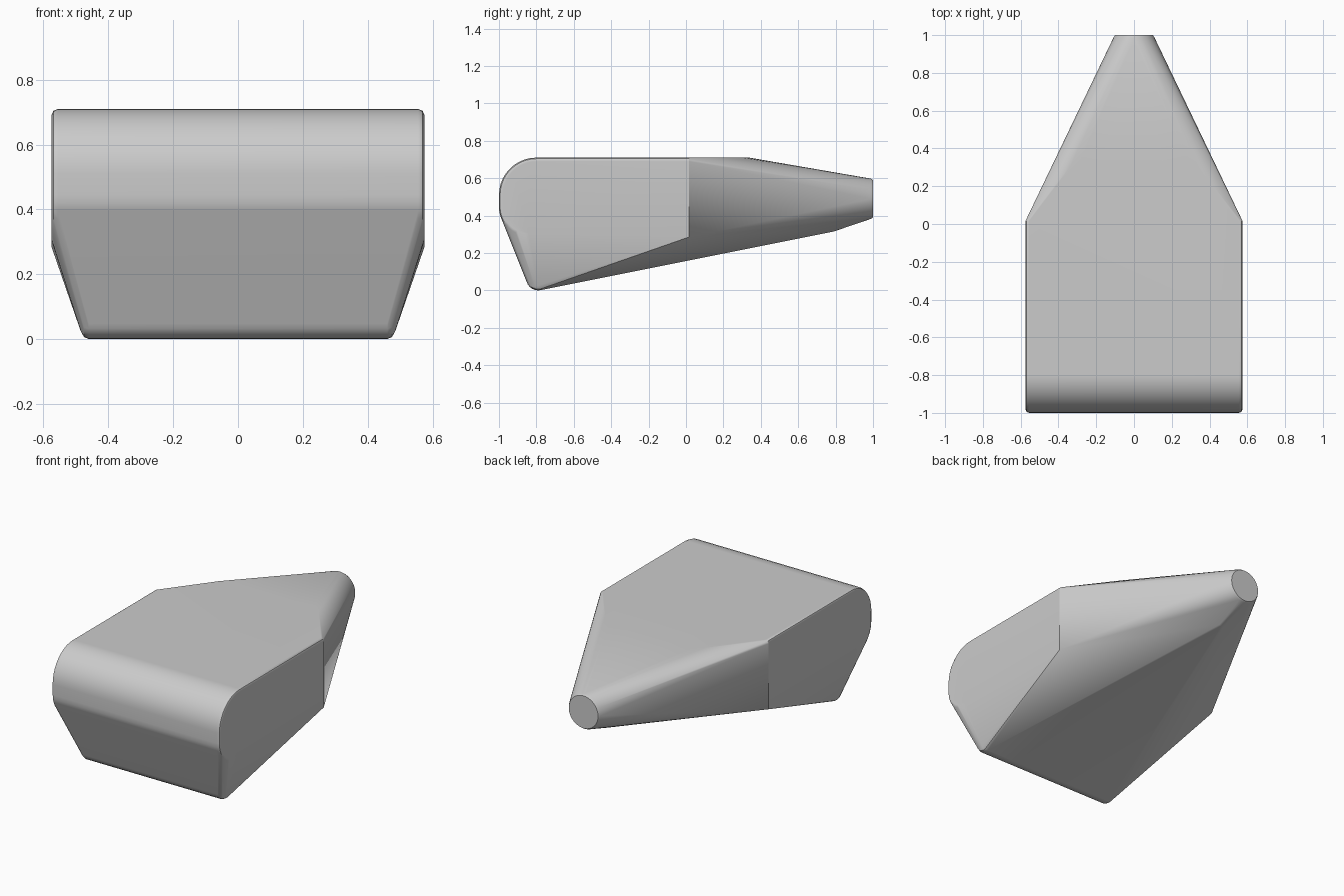
import bpy, bmesh
from math import sin, cos, pi, radians

cube = bpy.data.objects.get("Cube")
if cube:
    bpy.data.objects.remove(cube, do_unlink=True)

grey = bpy.data.materials.new("plain grey")
grey.use_nodes = True
colour = (0.6, 0.6, 0.6, 1)
grey.diffuse_color = colour
grey.node_tree.nodes["Principled BSDF"].inputs["Base Color"].default_value = colour


def arc(y, z, r, start, end, steps=10):
    """Points (y, z) on an arc, angles in degrees."""
    angles = [radians(start + (end - start) * i / steps) for i in range(steps + 1)]
    return [(y + r * cos(a), z + r * sin(a)) for a in angles]


points = []


def mirrored(x, outline):
    for side in (-1, 1):
        points.extend((side * x, y, z) for y, z in outline)


# Main block: side outline with a rounded front, softened at both sides
for x, inset in ((0.555, 0), (0.569, 0.006), (0.575, 0.02)):
    outline = arc(-0.8, 0.51, 0.2 - inset, 180, 90)
    outline += arc(-0.84, 0.445, 0.16 - inset, 180, 270)
    outline += [(0.015, 0.71 - inset), (0.015, 0.285)]
    mirrored(x, outline)

# Lower front edge: a rounded bar
for x, r in ((0.46, 0.065), (0.475, 0.058), (0.485, 0.04)):
    mirrored(x, arc(-0.79, 0.065, r, 150, 300))

# Back end of the flat top
for x, y in ((0.34, 0.30), (0.29, 0.328), (0.15, 0.338)):
    mirrored(x, [(y, 0.71)])


# Narrow round tip and the point where the underside meets it
def ring(y, z, r, steps=40):
    for i in range(steps):
        a = 2 * pi * i / steps
        points.append((r * cos(a), y, z + r * sin(a)))


ring(0.79, 0.365, 0.05)
ring(0.975, 0.49, 0.11)
ring(0.99, 0.49, 0.107)
ring(1.0, 0.49, 0.1)

# Wrap all the parts in one solid body
bm = bmesh.new()
for p in points:
    bm.verts.new(p)
hull = bmesh.ops.convex_hull(bm, input=bm.verts)
unused = {v for v in hull["geom_interior"] + hull["geom_unused"]
          if isinstance(v, bmesh.types.BMVert)}
bmesh.ops.delete(bm, geom=list(unused), context="VERTS")
bmesh.ops.dissolve_limit(bm, angle_limit=radians(0.5), verts=bm.verts, edges=bm.edges)
bmesh.ops.recalc_face_normals(bm, faces=bm.faces)
mesh = bpy.data.meshes.new("wedge_body")
bm.to_mesh(mesh)
bm.free()
mesh.materials.append(grey)
body = bpy.data.objects.new("wedge_body", mesh)
bpy.context.collection.objects.link(body)

bpy.context.view_layer.objects.active = body
body.select_set(True)
bpy.ops.object.shade_smooth_by_angle(angle=radians(25))
weighted = body.modifiers.new("Even shading", "WEIGHTED_NORMAL")
weighted.keep_sharp = True
